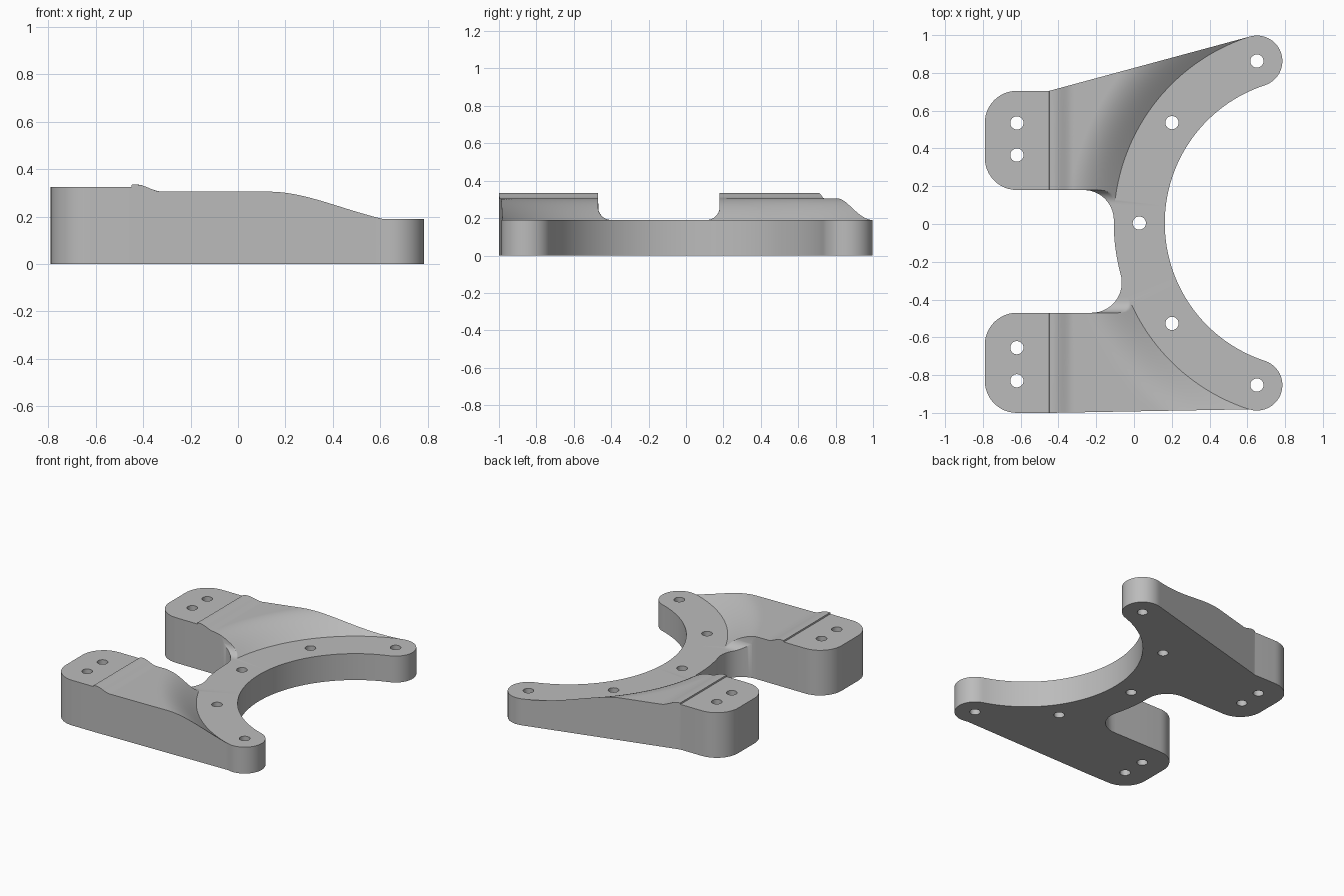
import bpy, bmesh, math
from mathutils import Vector

if "Cube" in bpy.data.objects:
    bpy.data.objects.remove(bpy.data.objects["Cube"], do_unlink=True)

CX, CY = 0.93, 0.005            # centre of the arc
R_OUT, R_IN = 1.037, 0.767
R_MID, R_LOBE = (R_OUT + R_IN) / 2, (R_OUT - R_IN) / 2
Z_ARC, Z_WING, Z_PAD, Z_LIP = 0.19, 0.305, 0.325, 0.335
PAD_X, PAD_R, STEP_X = -0.62, 0.17, -0.45
FILLET, COVE, HOLE = 0.16, 0.07, 0.035
END = math.atan2(0.86, 0.28)    # half opening of the arc

bm = bmesh.new()


def lerp(a, b, t):
    return a + (b - a) * t


def polar(r, a):
    """Point on the arc, angle measured from -x towards +y."""
    return (CX - r * math.cos(a), CY + r * math.sin(a))


def angle_at(y):
    return math.asin((y - CY) / R_OUT)


def wing_z(x, y):
    """Wing top: swells up from the arc, with a raised lip by the pad."""
    d = max(0, math.hypot(x - CX, y - CY) - R_OUT)
    z = Z_ARC + (Z_WING - Z_ARC) * math.sin(math.pi / 2 * min(d / 0.24, 1))
    t = min(max((x + 0.43) / 0.11, 0), 1)
    return z + (Z_LIP - Z_WING) * (1 + math.cos(math.pi * t)) / 2


def add_grid(rows):
    vs = [[bm.verts.new(p) for p in row] for row in rows]
    for a, b in zip(vs, vs[1:]):
        for i in range(len(a) - 1):
            bm.faces.new((a[i], a[i + 1], b[i + 1], b[i]))


def wing(near, far, fy, side):
    """Pad, wing and inner corner; returns the angles shared with the arc."""
    NV, N1, N2, NC = 28, 30, 18, 20
    vs = [j / NV for j in range(NV + 1)]
    a0 = angle_at(near)
    angles = [lerp(a0, side * END, v) for v in vs]
    fx = CX - math.sqrt((R_OUT + FILLET) ** 2 - (fy - CY) ** 2)

    # Mounting pad with rounded outer corners
    cols = []
    for k in range(13):
        a = math.pi / 2 * k / 12
        inset = side * PAD_R * (1 - math.sin(a))
        cols.append([(PAD_X - PAD_R * math.cos(a), lerp(near + inset, far - inset, v), Z_PAD)
                     for v in vs])
    cols.append([(STEP_X, lerp(near, far, v), Z_PAD) for v in vs])

    # Wing sweeping from the lip to the arc
    x0 = STEP_X + 0.002
    u0 = (fx - x0) / (polar(R_OUT, a0)[0] - x0)
    us = [u0 * i / N1 for i in range(N1)] + [lerp(u0, 1, i / N2) for i in range(N2 + 1)]
    for u in us:
        col = []
        for v, a in zip(vs, angles):
            px, py = polar(R_OUT, a)
            x, y = lerp(x0, px, u), lerp(lerp(near, far, v), py, u)
            col.append((x, y, wing_z(x, y)))
        cols.append(col)
    add_grid(cols)

    # Coved corner between wing and arc
    tip = CY + (fy - CY) * R_OUT / (R_OUT + FILLET)
    rows, corner_angles = [], []
    for j in range(NC + 1):
        y = lerp(tip, near - side * 0.002, math.sin(math.pi / 2 * j / NC))
        xa = fx + math.sqrt(max(0, FILLET ** 2 - (y - fy) ** 2))
        xb = polar(R_OUT, angle_at(y))[0]
        t = min(abs(y - near), COVE)
        cove = Z_ARC + COVE - math.sqrt(COVE ** 2 - (COVE - t) ** 2)
        xs = [lerp(xa, xb, i / N2) if j else xb for i in range(N2 + 1)]
        rows.append([(x, y, min(cove, wing_z(x, y))) for x in xs])
        corner_angles.append(angle_at(y))
    rows.append([c[0] for c in cols[-N2 - 1:]])
    add_grid(rows)
    return corner_angles + angles


upper = wing(0.18, 0.705, 0.02, 1)
lower = wing(-0.47, -1.0, -0.31, -1)

# Flat arc top
middle = [lerp(lower[0], upper[0], i / 16) for i in range(1, 16)]
arc = lower[::-1] + middle + upper
add_grid([[(*polar(r, a), Z_ARC) for r in (R_OUT, R_IN)] for a in arc])

# Rounded arc ends
for side in (1, -1):
    c = polar(R_MID, side * END)
    pts = []
    for k in range(25):
        t = math.pi * k / 24
        out = Vector((-math.cos(END), side * math.sin(END)))
        along = Vector((math.sin(END), side * math.cos(END)))
        p = Vector(c) + R_LOBE * (math.cos(t) * out + math.sin(t) * along)
        pts.append(bm.verts.new((p.x, p.y, Z_ARC)))
    bm.faces.new(pts)

# Weld the top, drop the walls to the ground and close the base
bmesh.ops.remove_doubles(bm, verts=bm.verts[:], dist=2e-5)
rim = [e for e in bm.edges if e.is_boundary]
new = bmesh.ops.extrude_edge_only(bm, edges=rim)["geom"]
for v in new:
    if isinstance(v, bmesh.types.BMVert):
        v.co.z = 0
base = [e for e in new if isinstance(e, bmesh.types.BMEdge) and e.is_boundary]
bmesh.ops.holes_fill(bm, edges=base, sides=0)
bmesh.ops.recalc_face_normals(bm, faces=bm.faces[:])


def make_object(name, mesh_bm):
    me = bpy.data.meshes.new(name)
    mesh_bm.to_mesh(me)
    mesh_bm.free()
    ob = bpy.data.objects.new(name, me)
    bpy.context.collection.objects.link(ob)
    return ob


bracket = make_object("arc_bracket", bm)

# Bolt holes
holes = [(PAD_X, y) for y in (0.535, 0.365, -0.655, -0.83)]
holes += [polar(R_MID, a) for a in (-END, -0.63, 0, 0.63, END)]
cut = bmesh.new()
for x, y in holes:
    made = bmesh.ops.create_cone(cut, cap_ends=True, segments=32, radius1=HOLE,
                                 radius2=HOLE, depth=1)
    bmesh.ops.translate(cut, verts=made["verts"], vec=(x, y, 0.2))
cutter = make_object("hole_cutter", cut)
cutter.hide_render = True

mod = bracket.modifiers.new("bolt_holes", "BOOLEAN")
mod.operation, mod.solver, mod.object = "DIFFERENCE", "EXACT", cutter
bpy.ops.object.select_all(action="DESELECT")
bracket.select_set(True)
bpy.context.view_layer.objects.active = bracket
bpy.ops.object.modifier_apply(modifier=mod.name)
bpy.data.objects.remove(cutter, do_unlink=True)

# Grey finish
mat = bpy.data.materials.new("plain_grey")
mat.use_nodes = True
grey = (0.5, 0.5, 0.5, 1)
mat.diffuse_color = grey
mat.node_tree.nodes["Principled BSDF"].inputs["Base Color"].default_value = grey
bracket.data.materials.clear()
bracket.data.materials.append(mat)
bpy.ops.object.shade_smooth_by_angle(angle=math.radians(30))
